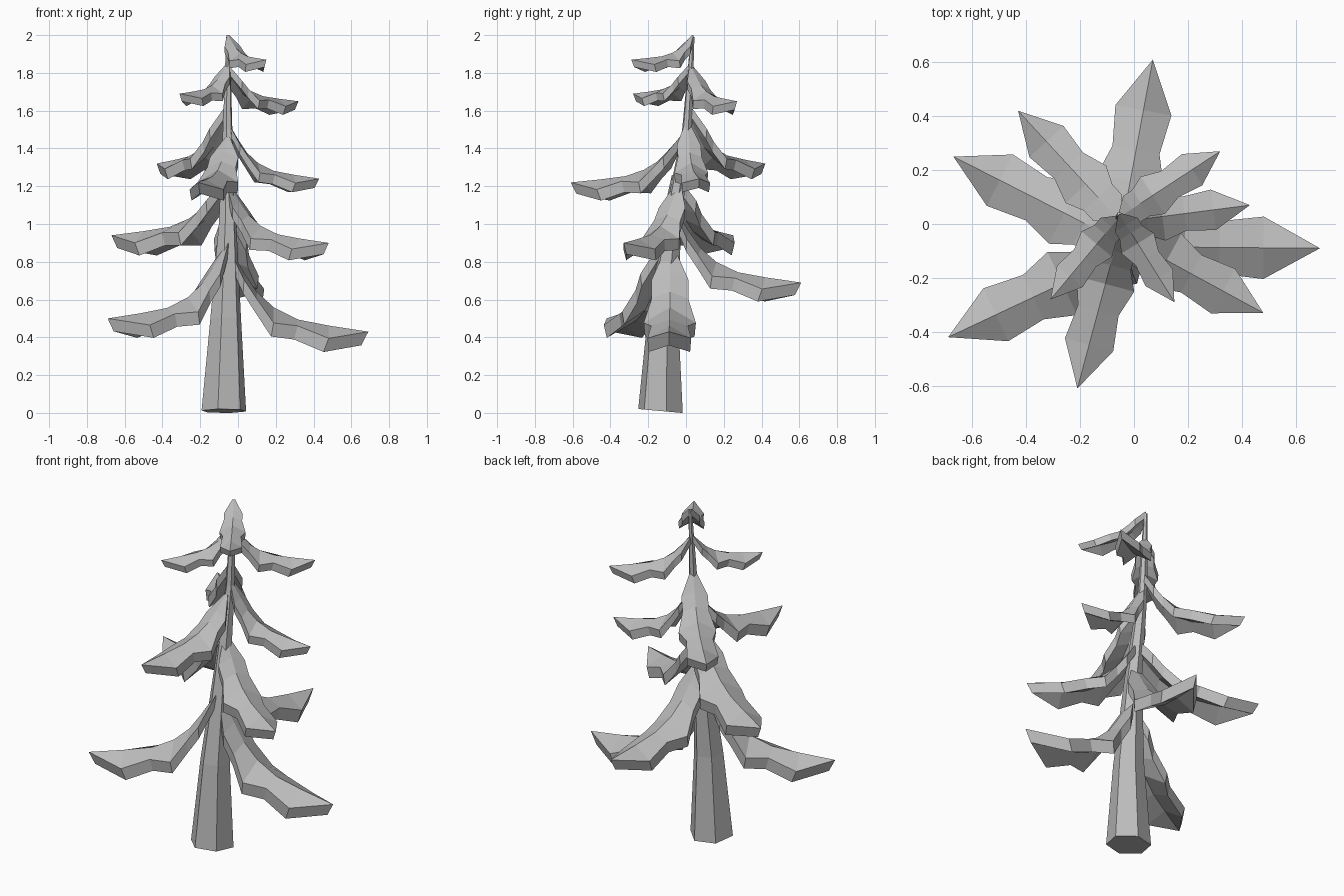
import bpy
import bmesh
import math
from mathutils import Vector

cube = bpy.data.objects.get("Cube")
if cube:
    bpy.data.objects.remove(cube, do_unlink=True)

# One plain grey for the whole tree
grey = bpy.data.materials.new("plain grey")
grey.use_nodes = True
grey.diffuse_color = (0.5, 0.5, 0.5, 1)
grey.node_tree.nodes["Principled BSDF"].inputs["Base Color"].default_value = (0.5, 0.5, 0.5, 1)

# Trunk centre line: x, y, z, radius
TRUNK = [(-0.075, -0.135, 0.01, 0.122), (-0.065, -0.122, 0.5, 0.084),
         (-0.055, -0.073, 1.0, 0.048), (-0.055, 0.005, 1.5, 0.026),
         (-0.053, 0.035, 1.99, 0.01)]

# Bough outline: distance out, ridge height, half width, edge droop
OUTLINE = [(0, 1, 0.02, 0), (0.12, 0.68, 0.13, 0.05), (0.21, 0.46, 0.13, 0.05),
           (0.33, 0.28, 0.185, 0.11), (0.5, 0.14, 0.13, 0.045), (0.72, 0.07, 0.155, 0.09)]

# Bough tips, height of their roots, and how far forward of the trunk line they start
BOUGHS = {
    "lower_left_bough": ((0.69, -0.09, 0.43), 0.89, 0),
    "lower_right_bough": ((-0.69, -0.42, 0.50), 0.90, 0.04),
    "lower_back_bough": ((0.07, 0.61, 0.69), 1.08, 0),
    "middle_right_bough": ((-0.67, 0.25, 0.94), 1.26, 0.03),
    "middle_left_bough": ((0.48, -0.33, 0.90), 1.22, 0),
    "middle_front_bough": ((-0.21, -0.61, 1.22), 1.46, 0.03),
    "upper_left_bough": ((0.43, 0.07, 1.24), 1.54, 0),
    "upper_back_bough": ((-0.43, 0.42, 1.32), 1.63, 0),
    "high_left_bough": ((0.32, 0.27, 1.65), 1.84, 0),
    "high_right_bough": ((-0.31, -0.28, 1.69), 1.85, 0),
    "top_bough": ((0.15, -0.29, 1.87), 2.0, 0),
}


def finish(bm, name):
    bmesh.ops.recalc_face_normals(bm, faces=bm.faces)
    mesh = bpy.data.meshes.new(name)
    bm.to_mesh(mesh)
    bm.free()
    mesh.materials.append(grey)
    obj = bpy.data.objects.new(name, mesh)
    bpy.context.collection.objects.link(obj)


def trunk_centre(z):
    for a, b in zip(TRUNK, TRUNK[1:]):
        if z <= b[2] or b is TRUNK[-1]:
            return Vector(a[:3]).lerp(Vector(b[:3]), (z - a[2]) / (b[2] - a[2]))


def build_trunk():
    bm = bmesh.new()
    rings = []
    for x, y, z, r in TRUNK:
        ring = []
        for i in range(6):
            a = math.radians(60 * i + 15)
            dy = r * math.sin(a)
            ring.append(bm.verts.new((x + r * math.cos(a), y + dy, z - 0.09 * dy)))
        rings.append(ring)
    for low, high in zip(rings, rings[1:]):
        for i in range(6):
            j = (i + 1) % 6
            bm.faces.new((low[i], low[j], high[j], high[i]))
    bm.faces.new(rings[0])
    bm.faces.new(rings[-1])
    finish(bm, "trunk")


def build_bough(name, tip, root_z, forward):
    tip = Vector(tip)
    root = trunk_centre(root_z) - Vector((0, forward, 0))
    out = Vector((tip.x - root.x, tip.y - root.y, 0))
    length = out.length
    out.normalize()
    side = Vector((-out.y, out.x, 0))
    rise = root_z - tip.z
    thick = 0.09 * length + 0.005
    bm = bmesh.new()

    # A folded leaf: ridge in the middle, jagged edges drooping either side
    def layer(drop, inset):
        rows = []
        for t, h, w, d in OUTLINE:
            base = root + out * (t * length * inset)
            base.z = tip.z + h * rise - drop
            rows.append([bm.verts.new(base + side * (s * w * length * inset)
                                      - Vector((0, 0, abs(s) * d * length)))
                         for s in (-1, 0, 1)])
        end = root + out * (length * inset)
        end.z = tip.z - drop
        end = bm.verts.new(end)
        for a, b in zip(rows, rows[1:]):
            for k in (0, 1):
                bm.faces.new((a[k], a[k + 1], b[k + 1], b[k]))
        for k in (0, 1):
            bm.faces.new((rows[-1][k], rows[-1][k + 1], end))
        return [r[0] for r in rows] + [end] + [r[2] for r in reversed(rows)] + [rows[0][1]]

    top = layer(0, 1)
    under = layer(thick, 0.95)
    # Rim joining the two layers
    for i in range(len(top)):
        j = (i + 1) % len(top)
        bm.faces.new((top[i], top[j], under[j], under[i]))
    finish(bm, name)


build_trunk()
for bough, (tip_point, root_height, start) in BOUGHS.items():
    build_bough(bough, tip_point, root_height, start)
